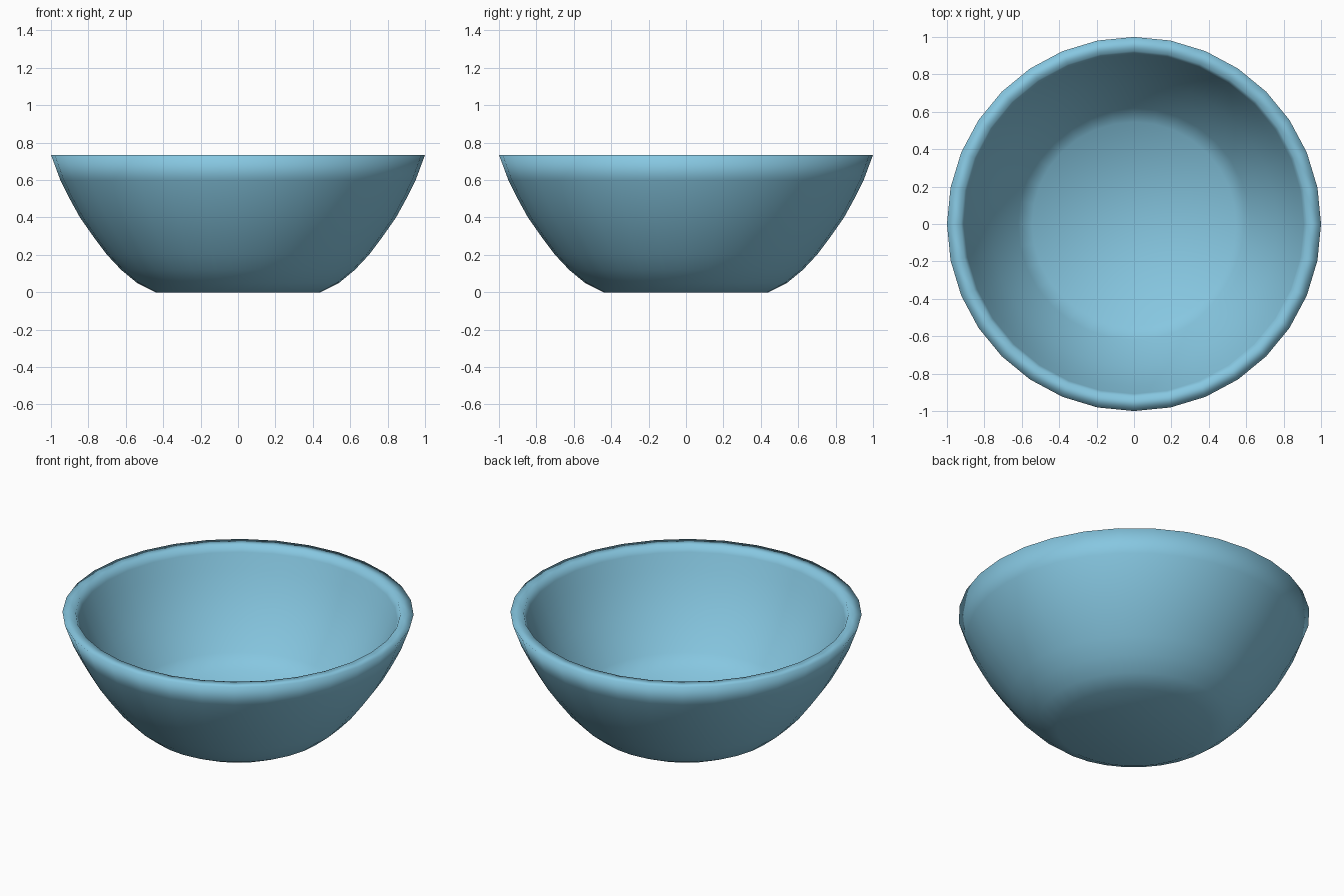
import bpy, bmesh
from math import cos, sin, pi

if "Cube" in bpy.data.objects:
    bpy.data.objects.remove(bpy.data.objects["Cube"])

SIDES = 32

# Profile (radius, height): outside from the foot up, over the rim, down the inside
outer = [(0.44, 0.0), (0.54, 0.05), (0.625, 0.12), (0.70, 0.20), (0.775, 0.30),
         (0.845, 0.40), (0.90, 0.50), (0.95, 0.60), (1.0, 0.735)]
inner = [(0.925, 0.735), (0.908, 0.695), (0.87, 0.60), (0.82, 0.50), (0.765, 0.40),
         (0.695, 0.30), (0.62, 0.20), (0.545, 0.12)]


def lathe(name, profile):
    bm = bmesh.new()
    rings = [[bm.verts.new((r * cos(2 * pi * i / SIDES), r * sin(2 * pi * i / SIDES), z))
              for i in range(SIDES)] for r, z in profile]
    for a, b in zip(rings, rings[1:]):
        for i in range(SIDES):
            j = (i + 1) % SIDES
            bm.faces.new((a[i], a[j], b[j], b[i]))
    # Flat underside and inner floor
    bm.faces.new(rings[0][::-1])
    bm.faces.new(rings[-1])
    for f in bm.faces:
        f.smooth = True
    bmesh.ops.recalc_face_normals(bm, faces=bm.faces)
    mesh = bpy.data.meshes.new(name)
    bm.to_mesh(mesh)
    bm.free()
    obj = bpy.data.objects.new(name, mesh)
    bpy.context.collection.objects.link(obj)
    return obj


bowl = lathe("bowl", outer + inner)

# Light blue glaze
glaze = bpy.data.materials.new("blue_glaze")
glaze.diffuse_color = (0.24, 0.57, 0.75, 1.0)
glaze.use_nodes = True
glaze.node_tree.nodes["Principled BSDF"].inputs["Base Color"].default_value = glaze.diffuse_color
bowl.data.materials.append(glaze)
